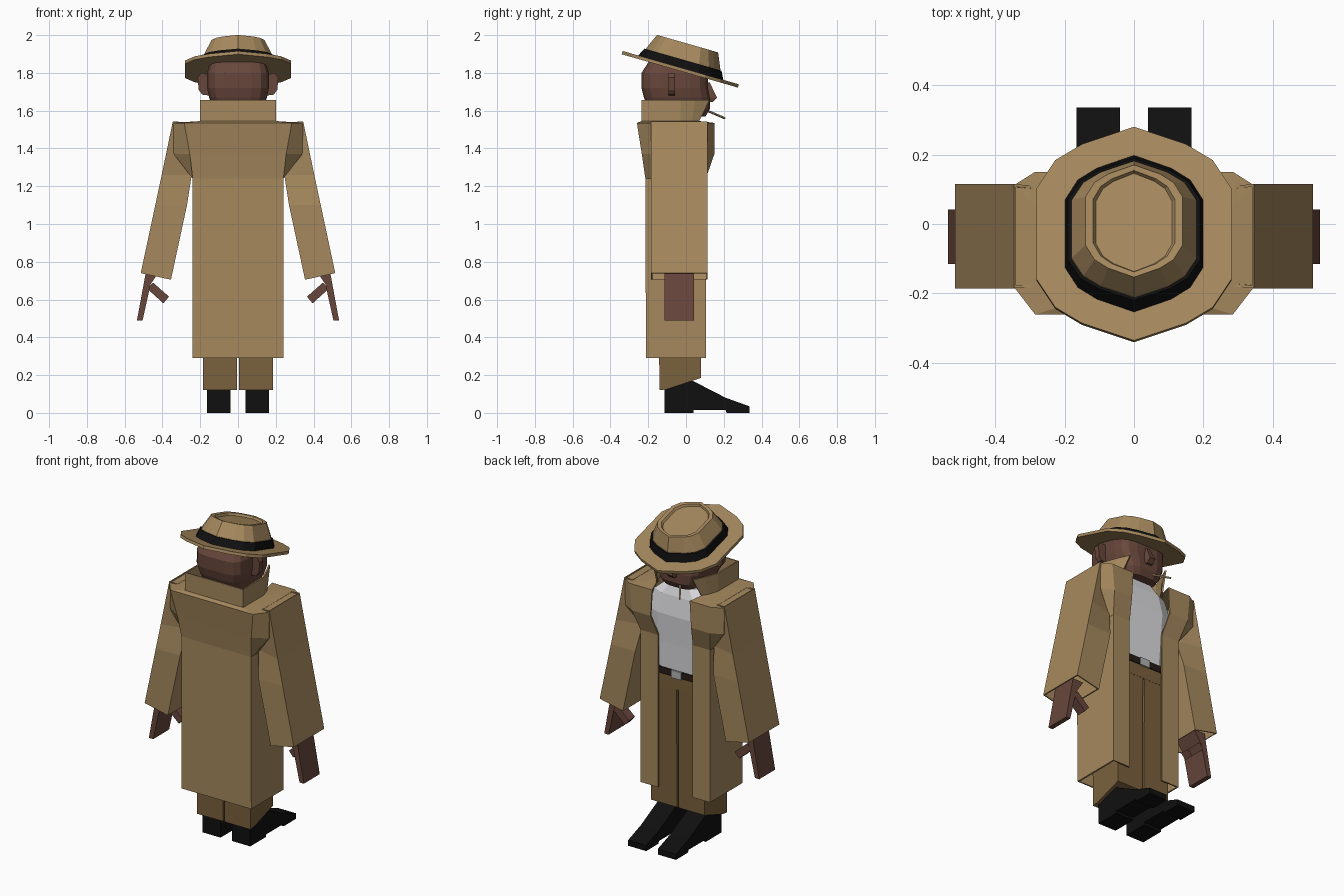
import bpy, bmesh, math
from mathutils import Matrix, Vector

if "Cube" in bpy.data.objects:
    bpy.data.objects.remove(bpy.data.objects["Cube"])


def material(name, rgb):
    m = bpy.data.materials.new(name)
    m.diffuse_color = (*rgb, 1)
    m.use_nodes = True
    m.node_tree.nodes["Principled BSDF"].inputs["Base Color"].default_value = m.diffuse_color
    return m


TAN = material("coat tan", (0.38, 0.25, 0.112))
BROWN = material("trouser brown", (0.195, 0.12, 0.045))
SKIN = material("skin", (0.135, 0.062, 0.044))
BLACK = material("shoe black", (0.005, 0.005, 0.005))
WHITE = material("shirt white", (0.72, 0.72, 0.74))
BELT = material("belt dark", (0.02, 0.012, 0.008))
METAL = material("buckle grey", (0.45, 0.45, 0.45))
PAPER = material("cigarette cream", (0.6, 0.45, 0.25))


def finish(name, bm, mat, recalc=True):
    if recalc:
        bmesh.ops.recalc_face_normals(bm, faces=bm.faces)
    me = bpy.data.meshes.new(name)
    bm.to_mesh(me)
    bm.free()
    me.materials.append(mat)
    ob = bpy.data.objects.new(name, me)
    bpy.context.collection.objects.link(ob)
    return ob


def loft(name, rings, mat, closed=True, caps=True, matrix=None):
    """Skin a stack of equal-length rings of 3D points."""
    bm = bmesh.new()
    rows = [[bm.verts.new(p) for p in r] for r in rings]
    n = len(rows[0])
    for a, b in zip(rows, rows[1:]):
        for i in range(n if closed else n - 1):
            j = (i + 1) % n
            bm.faces.new((a[i], a[j], b[j], b[i]))
    if caps:
        bm.faces.new(rows[0][::-1])
        bm.faces.new(rows[-1])
    if matrix:
        bm.transform(matrix)
    return finish(name, bm, mat, caps)


def prism(name, pts, lo, hi, axis, mat):
    """Extrude a 2D outline along x (yz outline) or y (xz outline)."""
    put = {"x": lambda p, t: (t, p[0], p[1]), "y": lambda p, t: (p[0], t, p[1])}[axis]
    return loft(name, [[put(p, t) for p in pts] for t in (lo, hi)], mat)


def box(name, x0, x1, y0, y1, z0, z1, mat):
    return prism(name, [(y0, z0), (y1, z0), (y1, z1), (y0, z1)], x0, x1, "x", mat)


def thicken(ob, t):
    mod = ob.modifiers.new("thickness", "SOLIDIFY")
    mod.thickness = t
    mod.offset = -1


def mirrored(half, z):
    """Open ring from a half outline that starts on the centre line at the back."""
    return [(-x, y, z) for x, y in half[:0:-1]] + [(x, y, z) for x, y in half]


# Long open coat with flared shoulders
coat = [
    (0.29, [(0, -.212), (.24, -.212), (.24, -.17), (.24, .07), (.24, .105), (.12, .105)]),
    (1.24, [(0, -.215), (.24, -.215), (.24, -.18), (.24, .07), (.24, .105), (.12, .105)]),
    (1.37, [(0, -.234), (.255, -.234), (.34, -.182), (.34, .112), (.27, .15), (.14, .15)]),
    (1.535, [(0, -.26), (.285, -.26), (.345, -.182), (.345, .112), (.285, .15), (.13, .15)]),
    (1.545, [(0, -.235), (.2, -.235), (.2, -.1), (.2, -.03), (.18, .03), (.155, .07)]),
]
thicken(loft("coat", [mirrored(h, z) for z, h in coat], TAN, False, False), 0.01)

# Turned-up collar with forward points
collar = [coat[-1],
          (1.657, [(0, -.235), (.2, -.235), (.2, -.1), (.2, -.03), (.17, .05), (.135, .125)])]
thicken(loft("coat_collar", [mirrored(h, z) for z, h in collar], TAN, False, False), 0.01)

for s, side in ((1, "right"), (-1, "left")):
    # Hollow sleeve: inner x, inner z, outer x, outer z, inner half depth
    rings = []
    for xi, zi, xo, zo, d in ((.355, .705, .515, .74, .15), (.27, 1.1, .438, 1.1, .15),
                              (.245, 1.26, .404, 1.26, .11), (.29, 1.54, .345, 1.543, .145)):
        r = [(s * xi, -.035 - d, zi), (s * xo, -.185, zo), (s * xo, .115, zo), (s * xi, -.035 + d, zi)]
        rings.append(r[::s])
    thicken(loft(side + "_sleeve", rings, TAN, True, False), 0.01)
    # Hand and thumb
    prism(side + "_hand", [(s * x, z) for x, z in
          ((.41, .76), (.485, .76), (.535, .49), (.505, .49), (.463, .68))], -.115, .042, "y", SKIN)
    prism(side + "_thumb", [(s * x, z) for x, z in
          ((.478, .655), (.45, .69), (.365, .615), (.395, .58))], -.02, .04, "y", SKIN)
    # Trouser leg with slanted hem
    prism(side + "_trouser_leg", [(-.14, .12), (-.1, .125), (.08, .185), (.085, .94), (-.15, .94)],
          s * .006, s * .185, "x", BROWN)
    # Shoe
    prism(side + "_shoe", [(-.115, 0), (.04, 0), (.04, .015), (.21, .015), (.215, 0), (.335, 0),
          (.335, .035), (.21, .08), (.035, .17), (-.09, .17), (-.115, .13)], s * .04, s * .165, "x", BLACK)
    # Ear
    prism(side + "_ear", [(s * x, z) for x, z in
          ((.15, 1.68), (.19, 1.685), (.208, 1.71), (.214, 1.775), (.195, 1.8), (.15, 1.79))],
          -.092, -.058, "y", SKIN)

# Trouser hips, belt and buckle
box("trouser_hips", -.19, .19, -.15, .086, .92, 1.01, BROWN)
box("belt", -.195, .195, -.155, .093, 1.0, 1.04, BELT)
box("belt_buckle", -.035, .035, .09, .1, .995, 1.042, METAL)

# Shirt
shirt = [(1.035, .185, -.15, .085), (1.2, .2, -.16, .09), (1.38, .21, -.17, .1),
         (1.5, .18, -.17, .085), (1.56, .11, -.15, .065)]
loft("shirt", [[(-x, a, z), (x, a, z), (x, b - .03, z), (.6 * x, b, z), (-.6 * x, b, z), (-x, b - .03, z)]
               for z, x, a, b in shirt], WHITE)


# Head: boxy rounded rings (z, half width, back y, front y)
def boxy(z, hx, y0, y1, n=16, e=0.5):
    out = []
    for i in range(n):
        t = 2 * math.pi * (i + .5) / n
        c, d = math.cos(t), math.sin(t)
        out.append((math.copysign(abs(c) ** e, c) * hx,
                    (y0 + y1) / 2 + math.copysign(abs(d) ** e, d) * (y1 - y0) / 2, z))
    return out


head = [(1.48, .09, -.15, .03), (1.565, .095, -.17, .04), (1.57, .105, -.19, .105), (1.61, .13, -.2, .128),
        (1.67, .155, -.225, .128), (1.72, .165, -.237, .118), (1.8, .165, -.237, .12), (1.865, .145, -.195, .09)]
loft("head", [boxy(*h) for h in head], SKIN)

# Nose: wedge tapering up to the bridge
loft("nose", [[(-w, .09, z), (w, .09, z), (w * .6, y, z), (-w * .6, y, z)]
              for z, w, y in ((1.645, .03, .14), (1.668, .034, .165), (1.75, .018, .125))], SKIN)

# Cigarette
a, b = Vector((-.03, .1, 1.605)), Vector((-.1, .205, 1.56))
bm = bmesh.new()
bmesh.ops.create_cone(bm, cap_ends=True, segments=6, radius1=.006, radius2=.006, depth=(b - a).length)
bm.transform(Matrix.Translation((a + b) / 2) @ (b - a).to_track_quat("Z", "Y").to_matrix().to_4x4())
finish("cigarette", bm, PAPER)

# Hat, built level and then tipped forward
quarter = [(.28, .137), (.227, .22), (.15, .268)]
outline = quarter + [(0, .32)] + [(-x, y) for x, y in quarter[::-1]]
outline += [(-x, -y) for x, y in quarter] + [(0, -.32)] + [(x, -y) for x, y in quarter[::-1]]
tip = Matrix.Translation((0, -.03, 1.82)) @ Matrix.Rotation(math.radians(-16), 4, "X")


def hat_part(name, levels, mat):
    return loft(name, [[(x * hx / .28, y * hy / .32, z) for x, y in outline] for z, hx, hy in levels],
                mat, matrix=tip)


hat_part("hat_brim", [(-.01, .28, .32), (.008, .28, .32)], TAN)
hat_part("hat_band", [(.005, .2, .236), (.052, .19, .212)], BLACK)
hat_part("hat_crown", [(.03, .185, .21), (.06, .178, .203), (.14, .14, .168), (.138, .118, .152),
                       (.125, .11, .147)], TAN)
